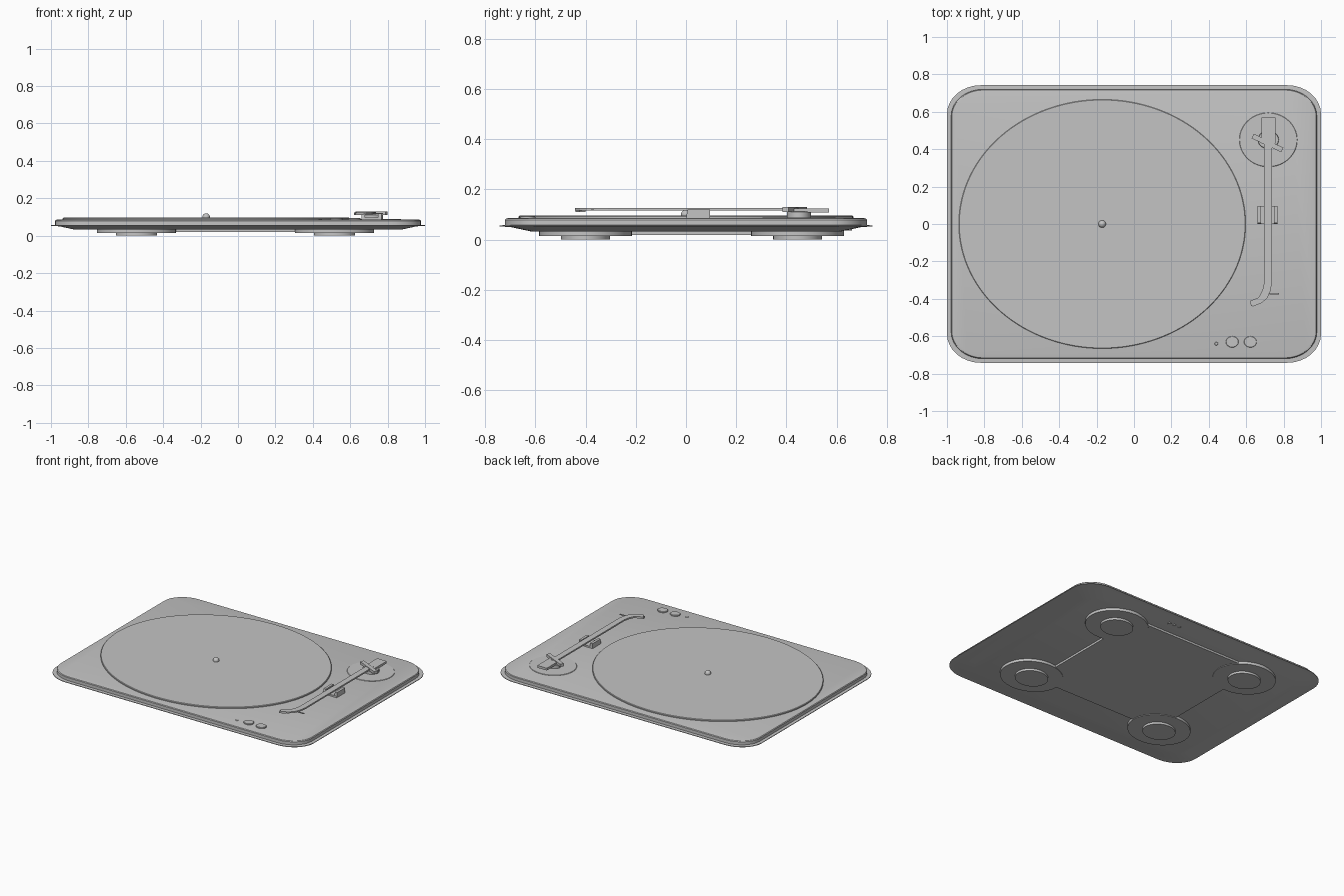
import bpy, bmesh
from math import sin, cos, pi, radians
from mathutils import Vector, Matrix

cube = bpy.data.objects.get("Cube")
if cube:
    bpy.data.objects.remove(cube, do_unlink=True)

grey = bpy.data.materials.new("plain_grey")
grey.use_nodes = True
COLOUR = (0.55, 0.55, 0.55, 1)
grey.diffuse_color = COLOUR
grey.node_tree.nodes["Principled BSDF"].inputs["Base Color"].default_value = COLOUR


def finish(name, bm, smooth=True):
    bmesh.ops.recalc_face_normals(bm, faces=bm.faces)
    mesh = bpy.data.meshes.new(name)
    bm.to_mesh(mesh)
    bm.free()
    mesh.materials.append(grey)
    obj = bpy.data.objects.new(name, mesh)
    bpy.context.collection.objects.link(obj)
    if smooth:
        bpy.ops.object.select_all(action='DESELECT')
        obj.select_set(True)
        bpy.context.view_layer.objects.active = obj
        bpy.ops.object.shade_smooth_by_angle(angle=radians(30))
    return obj


def loft(name, loops, smooth=True):
    """Skin a stack of matching closed loops and cap both ends."""
    bm = bmesh.new()
    rings = [[bm.verts.new(p) for p in loop] for loop in loops]
    n = len(rings[0])
    for a, b in zip(rings, rings[1:]):
        for i in range(n):
            j = (i + 1) % n
            bm.faces.new((a[i], a[j], b[j], b[i]))
    bm.faces.new(rings[0])
    bm.faces.new(rings[-1])
    return finish(name, bm, smooth)


def rounded(hx, hy, rx, ry, z, cx=0, cy=0, steps=8):
    loop = []
    for q, (sx, sy) in enumerate([(1, 1), (-1, 1), (-1, -1), (1, -1)]):
        for s in range(steps + 1):
            a = (q + s / steps) * pi / 2
            loop.append((cx + sx * (hx - rx) + rx * cos(a),
                         cy + sy * (hy - ry) + ry * sin(a), z))
    return loop


def oval(cx, cy, rx, ry, z, n):
    return [(cx + rx * cos(2 * pi * i / n), cy + ry * sin(2 * pi * i / n), z)
            for i in range(n)]


def disc(name, cx, cy, rx, ry, z0, z1, n=48, lip=0.002):
    """Oval disc with a slightly eased top edge."""
    return loft(name, [oval(cx, cy, rx, ry, z0, n), oval(cx, cy, rx, ry, z1 - lip, n),
                       oval(cx, cy, rx - lip, ry - lip, z1, n)])


def box(name, centre, size, turn=0):
    bm = bmesh.new()
    m = Matrix.Translation(centre) @ Matrix.Rotation(radians(turn), 4, 'Z') \
        @ Matrix.Diagonal((*size, 1))
    bmesh.ops.create_cube(bm, size=1, matrix=m)
    return finish(name, bm, False)


# Plinth: sloped underside, thin flange, upright sides and eased top
profile = [(0.125, 0.033), (0.045, 0.05), (0, 0.053), (0, 0.057),
           (0.022, 0.058), (0.022, 0.079), (0.026, 0.084), (0.034, 0.086)]
loft("plinth", [rounded(1 - d, 0.742 - d, 0.18 - d / 2, 0.155 - d / 2, z)
                for d, z in profile])

# Platter and spindle
disc("platter", -0.17, 0, 0.767, 0.666, 0.08, 0.096, 128, 0.003)
disc("spindle_stem", -0.17, 0, 0.018, 0.018, 0.09, 0.104, 24)
bm = bmesh.new()
bmesh.ops.create_uvsphere(bm, u_segments=20, v_segments=12, radius=0.02,
                          matrix=Matrix.Translation((-0.17, 0, 0.1)))
finish("spindle", bm)

# Underside plate with four feet
loft("bottom_plate", [rounded(0.5, 0.49, 0.03, 0.03, z, -0.03, 0.08)
                      for z in (0.019, 0.04)])
for side, x in (("left", 0.516), ("right", -0.543)):
    for end, y in (("front", -0.4), ("back", 0.444)):
        disc(f"{end}_{side}_foot_base", x, y, 0.211, 0.185, 0.015, 0.04)
        disc(f"{end}_{side}_foot_pad", x, y, 0.11, 0.097, 0, 0.02)

# Sockets on the back of the underside
for i in range(3):
    disc(f"socket_{i + 1}", 0.17 + 0.04 * i, 0.65, 0.012, 0.011, 0.036, 0.05, 16)

# Tonearm pivot
PX = 0.718
disc("pivot_plate", PX, 0.45, 0.155, 0.145, 0.082, 0.089, 64)
disc("pivot_post", PX, 0.45, 0.056, 0.048, 0.086, 0.112, 32)
box("pivot_bar", (0.714, 0.433, 0.12), (0.175, 0.027, 0.02), -25)
box("counterweight", (0.72, 0.5, 0.116), (0.074, 0.14, 0.016))

# Tonearm: flat bar sweeping round to the head
path = [Vector(p) for p in [(0.717, 0.45), (0.717, -0.31), (0.71, -0.35),
                            (0.696, -0.383), (0.674, -0.408), (0.628, -0.426)]]
left, right = [], []
for i, p in enumerate(path):
    d = (path[min(i + 1, len(path) - 1)] - path[max(i - 1, 0)]).normalized()
    offset = Vector((-d.y, d.x)) * (0.021 if i < 4 else 0.017)
    left.append(p + offset)
    right.append(p - offset)
outline = left + right[::-1]
loft("tonearm", [[(p.x, p.y, z) for p in outline] for z in (0.116, 0.126)], False)
box("head_cartridge", (0.645, -0.42, 0.115), (0.046, 0.024, 0.01), 20)
box("finger_lift", (0.75, -0.372, 0.119), (0.05, 0.008, 0.005))

# Arm rest: low base with a sloped prong on each side
box("arm_rest_base", (0.714, 0.048, 0.09), (0.105, 0.094, 0.014))
for side, x in (("left", 0.749), ("right", 0.66)):
    wedge = [(0, 0.085), (0.095, 0.085), (0.095, 0.121), (0.006, 0.121)]
    loft(f"arm_rest_prong_{side}", [[(px, y, z) for y, z in wedge]
                                    for px in (x, x + 0.018)], False)

# Control buttons and indicator
for name, x in (("start_button", 0.525), ("speed_button", 0.622)):
    disc(name, x, -0.63, 0.034, 0.03, 0.082, 0.094, 32)
disc("indicator", 0.44, -0.64, 0.01, 0.009, 0.082, 0.089, 16)
